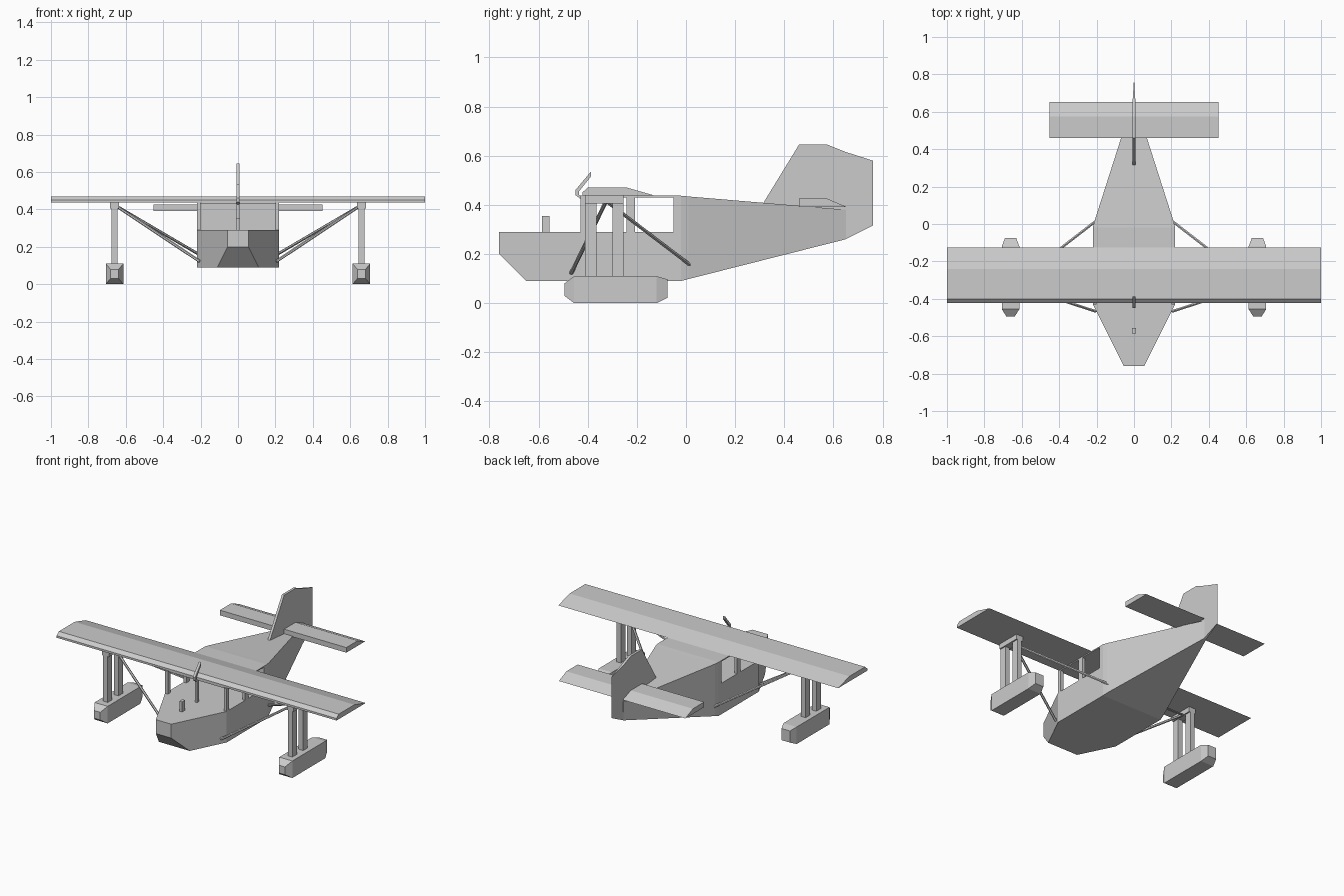
import bpy, bmesh
from mathutils import Vector

if "Cube" in bpy.data.objects:
    bpy.data.objects.remove(bpy.data.objects["Cube"])


def finish(name, bm):
    bmesh.ops.recalc_face_normals(bm, faces=bm.faces)
    mesh = bpy.data.meshes.new(name)
    bm.to_mesh(mesh)
    bm.free()
    ob = bpy.data.objects.new(name, mesh)
    bpy.context.collection.objects.link(ob)
    return ob


def loft(name, sections, x=0.0):
    """Box loft along y through (y, half_width, z_bottom, z_top)."""
    bm = bmesh.new()
    rings = [[bm.verts.new((x + sx * w, y, z)) for sx, z in
              ((-1, z0), (1, z0), (1, z1), (-1, z1))] for y, w, z0, z1 in sections]
    for a, b in zip(rings, rings[1:]):
        for i in range(4):
            j = (i + 1) % 4
            bm.faces.new((a[i], a[j], b[j], b[i]))
    bm.faces.new(rings[0])
    bm.faces.new(rings[-1])
    return finish(name, bm)


def prism(name, profile, half, x=0.0):
    """Side (y, z) profile extruded to both sides of x."""
    bm = bmesh.new()
    l = [bm.verts.new((x - half, y, z)) for y, z in profile]
    r = [bm.verts.new((x + half, y, z)) for y, z in profile]
    bm.faces.new(l)
    bm.faces.new(r)
    for i in range(len(l)):
        j = (i + 1) % len(l)
        bm.faces.new((l[i], l[j], r[j], r[i]))
    return finish(name, bm)


def box(name, x, half, y0, y1, z0, z1):
    return loft(name, [(y0, half, z0, z1), (y1, half, z0, z1)], x)


def rod(name, a, b, radius):
    a, b = Vector(a), Vector(b)
    d = b - a
    bm = bmesh.new()
    bmesh.ops.create_cone(bm, cap_ends=True, segments=6, radius1=radius,
                          radius2=radius, depth=d.length)
    rot = d.to_track_quat('Z', 'Y').to_matrix().to_4x4()
    bmesh.ops.transform(bm, matrix=rot, verts=bm.verts)
    bmesh.ops.translate(bm, vec=(a + b) / 2, verts=bm.verts)
    return finish(name, bm)


# Fuselage: boat-shaped hull and tapered rear body
loft("hull", [(-.76, .055, .20, .29), (-.65, .11, .09, .29),
              (-.43, .22, .09, .29), (-.05, .22, .09, .29)])
loft("rear_fuselage", [(-.05, .22, .09, .437), (-.02, .22, .09, .437),
                       (.01, .213, .098, .434), (.65, .008, .26, .38)])
box("cabin_roof", 0, .22, -.42, -.05, .43, .437)

# Wing and tailplane
prism("wing", [(-.422, .437), (-.422, .45), (-.40, .47), (-.24, .47), (-.125, .437)], 1.0)
prism("tailplane", [(.46, .392), (.46, .425), (.575, .425), (.652, .392)], .452)

# Fin, thinning to a sharp trailing edge
fin = prism("fin", [(.31, .40), (.46, .645), (.575, .645), (.65, .615),
                    (.76, .58), (.76, .315), (.65, .26)], .008)
for v in fin.data.vertices:
    if v.co.y > .7:
        v.co.x *= .15

# Nose stub and bent mast in front of the wing
box("nose_stub", 0, .01, -.585, -.555, .28, .355)
prism("mast", [(-.43, .28), (-.43, .425), (-.45, .44), (-.45, .46), (-.387, .535),
               (-.387, .515), (-.435, .455), (-.435, .44), (-.41, .43), (-.41, .28)], .008)

for side, s in (("left", -1), ("right", 1)):
    # Cabin posts
    box(f"front_cabin_post_{side}", s * .21, .01, -.43, -.405, .28, .437)
    box(f"middle_cabin_post_{side}", s * .21, .01, -.242, -.208, .28, .437)
    # Float with its two legs and top beam
    loft(f"float_{side}", [(-.495, .022, .03, .08), (-.455, .047, 0, .11),
                           (-.12, .047, 0, .11), (-.075, .03, .022, .097)], s * .66)
    for part, y in (("front", -.41), ("rear", -.30)):
        box(f"{part}_float_leg_{side}", s * .66, .016, y, y + .045, .10, .44)
    box(f"float_beam_{side}", s * .66, .024, -.41, -.255, .405, .438)
    # Diagonal wing struts
    top = (s * .645, -.325, .415)
    rod(f"front_wing_strut_{side}", top, (s * .205, -.467, .122), .008)
    rod(f"rear_wing_strut_{side}", top, (s * .205, .015, .157), .008)
